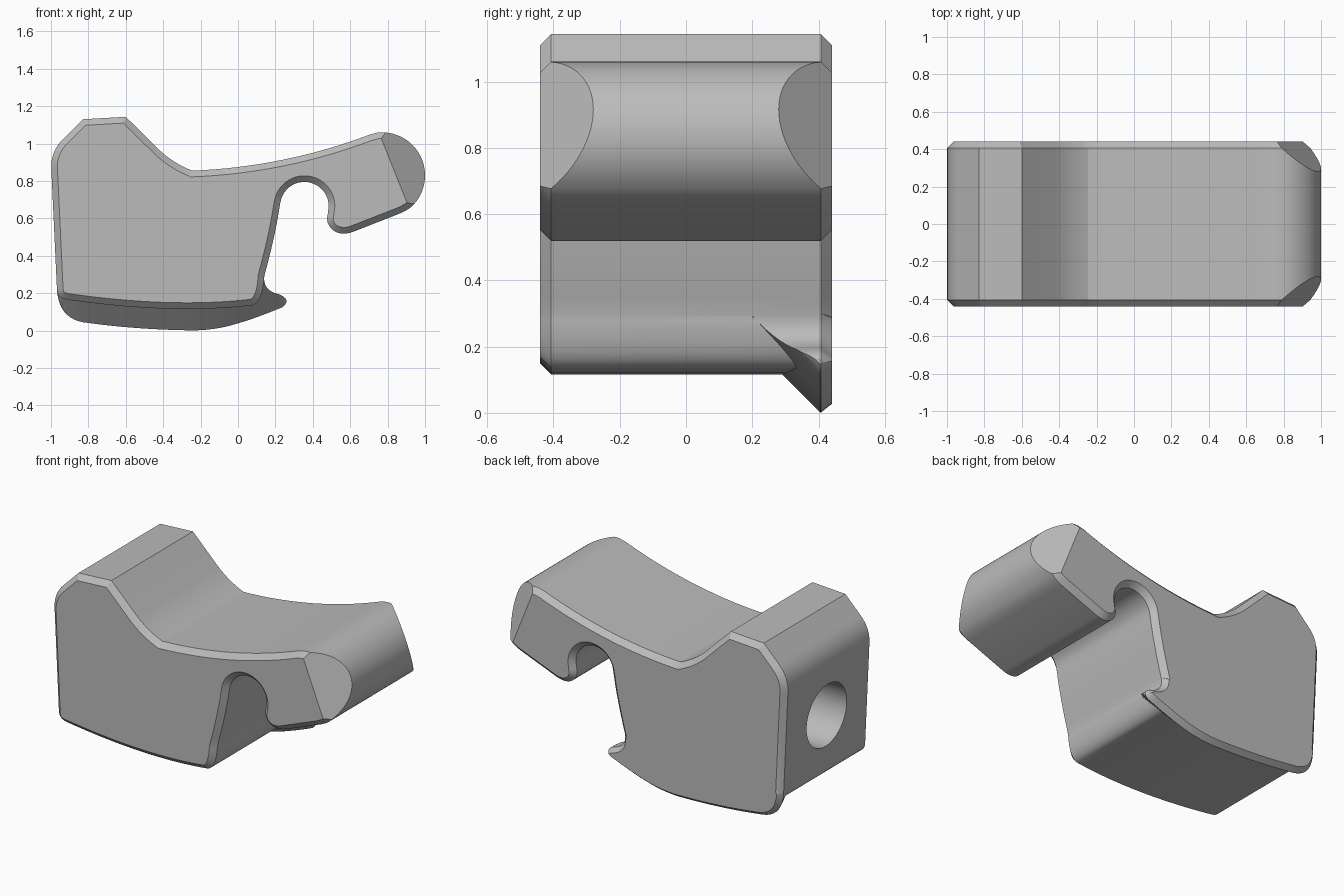
import bpy, bmesh, math
from mathutils import Vector

cube = bpy.data.objects.get("Cube")
if cube:
    bpy.data.objects.remove(cube)

grey = bpy.data.materials.new("plain_grey")
grey.use_nodes = True
grey.diffuse_color = (0.5, 0.5, 0.5, 1)
grey.node_tree.nodes["Principled BSDF"].inputs["Base Color"].default_value = (0.5, 0.5, 0.5, 1)


def arc(cx, cz, r, a0, a1, n=16):
    angles = [math.radians(a0 + (a1 - a0) * i / n) for i in range(n + 1)]
    return [(cx + r * math.cos(a), cz + r * math.sin(a)) for a in angles]


def curve(a, ctrl, b, n=8):
    """Quadratic curve from a to b."""
    a, c, b = Vector(a), Vector(ctrl), Vector(b)
    steps = [i / n for i in range(n + 1)]
    return [tuple(a * (1 - t) ** 2 + c * 2 * t * (1 - t) + b * t * t) for t in steps]


def clean(points):
    out = []
    for p in points:
        v = Vector(p)
        if not out or (v - out[-1]).length > 0.002:
            out.append(v)
    return out if (out[0] - out[-1]).length > 0.002 else out[:-1]


def inset(pts, d):
    """Mitred inward offset of a clockwise outline."""
    out = []
    for i, p in enumerate(pts):
        e1 = (p - pts[i - 1]).normalized()
        e2 = (pts[(i + 1) % len(pts)] - p).normalized()
        n1, n2 = Vector((e1.y, -e1.x)), Vector((e2.y, -e2.x))
        out.append(p + (n1 + n2) * d / max(0.5, 1 + n1.dot(n2)))
    return out


def loft(name, rings):
    """Skin a list of (y, outline) rings and cap both ends."""
    bm = bmesh.new()
    loops = [[bm.verts.new((p.x, y, p.y)) for p in ring] for y, ring in rings]
    n = len(loops[0])
    for a, b in zip(loops, loops[1:]):
        for i in range(n):
            j = (i + 1) % n
            bm.faces.new((a[i], a[j], b[j], b[i]))
    bm.faces.new(loops[0])
    bm.faces.new(loops[-1])
    bmesh.ops.recalc_face_normals(bm, faces=bm.faces)
    mesh = bpy.data.meshes.new(name)
    bm.to_mesh(mesh)
    bm.free()
    mesh.materials.append(grey)
    obj = bpy.data.objects.new(name, mesh)
    bpy.context.collection.objects.link(obj)
    return obj


def combine(target, other, operation):
    mod = target.modifiers.new(operation.lower(), "BOOLEAN")
    mod.operation, mod.solver, mod.object = operation, "EXACT", other
    bpy.context.view_layer.objects.active = target
    bpy.ops.object.modifier_apply(modifier=mod.name)
    bpy.data.objects.remove(other)


# Body outline, clockwise from the lower left
outline = [(-0.968, 0.22)]
outline += curve((-0.998, 0.86), (-1.005, 0.96), (-0.93, 1.03))
outline += [(-0.83, 1.13), (-0.6, 1.143)]
outline += curve((-0.42, 0.965), (-0.345, 0.895), (-0.245, 0.855))
outline += curve((-0.245, 0.855), (0.25, 0.875), (0.71, 1.05), 16)
outline += arc(0.77, 0.83, 0.23, 95, -41, 28)
outline += curve((0.94, 0.675), (0.92, 0.65), (0.87, 0.628), 4)
outline += curve((0.62, 0.53), (0.555, 0.505), (0.51, 0.535), 6)
outline += curve((0.51, 0.535), (0.465, 0.57), (0.48, 0.625), 6)
outline += arc(0.355, 0.665, 0.13, 0, 172, 20)
outline += curve((0.222, 0.66), (0.2, 0.51), (0.14, 0.29))
outline += curve((0.14, 0.28), (0.13, 0.15), (0.075, 0.135))
outline += curve((0.075, 0.135), (-0.35, 0.085), (-0.91, 0.165), 16)
outline += curve((-0.91, 0.165), (-0.965, 0.172), (-0.968, 0.22), 5)
outline = clean(outline)

HALF, CH = 0.44, 0.033
rim = inset(outline, CH)
body = loft("clip_body", [(-HALF, rim), (-HALF + CH, outline), (HALF - CH, outline), (HALF, rim)])

# Slanted cuts on both corners of the nose
bm = bmesh.new()
bm.from_mesh(body.data)
for side in (-1, 1):
    cut = bmesh.ops.bisect_plane(bm, geom=bm.verts[:] + bm.edges[:] + bm.faces[:],
                                 plane_co=(0.765, side * HALF, 1.03),
                                 plane_no=(0.928, side, 0.371), clear_outer=True)
    edges = [g for g in cut["geom_cut"] if isinstance(g, bmesh.types.BMEdge)]
    bmesh.ops.holes_fill(bm, edges=[e for e in edges if e.is_boundary], sides=0)
bmesh.ops.recalc_face_normals(bm, faces=bm.faces)
bm.to_mesh(body.data)
bm.free()

# Lip along the lower back edge, ending in a small hook
lower = curve((0.24, 0.126), (0.08, 0.06), (-0.02, 0.033))
lower += curve((-0.02, 0.033), (-0.12, 0.003), (-0.24, 0.001))
lower += curve((-0.24, 0.001), (-0.55, 0.005), (-0.83, 0.045))
lower += curve((-0.83, 0.045), (-0.96, 0.07), (-0.968, 0.22), 10)
hook = curve((0.142, 0.3), (0.125, 0.215), (0.225, 0.192))
hook += curve((0.225, 0.192), (0.285, 0.165), (0.24, 0.126), 6)
lip_outline = clean([(-0.9, 0.35), (0.05, 0.35)] + hook + lower)
lip = loft("back_lip", [(0.1, lip_outline), (HALF - CH, lip_outline),
                        (HALF, inset(lip_outline, 0.026))])

# Slope the underside of the lip upwards towards the front
under = clean([(-1.2, 0.22), (-1.2, 1.2), (0.6, 1.2), (0.6, 0.16), (0.262, 0.15)] + lower)
slope = loft("lip_slope", [(y, [p + Vector((0, 0.405 - y)) for p in under]) for y in (0.05, 0.47)])
combine(lip, slope, "INTERSECT")
combine(body, lip, "UNION")

# Round blind hole in the end face
bpy.ops.mesh.primitive_cylinder_add(vertices=64, radius=0.2, depth=0.7,
                                    location=(-0.75, 0, 0.56), rotation=(0, math.pi / 2, 0))
drill = bpy.context.object
drill.name = "hole_cutter"
drill.data.materials.append(grey)
combine(body, drill, "DIFFERENCE")

bpy.ops.object.select_all(action="DESELECT")
body.select_set(True)
bpy.context.view_layer.objects.active = body
bpy.ops.object.shade_smooth_by_angle(angle=math.radians(25))
